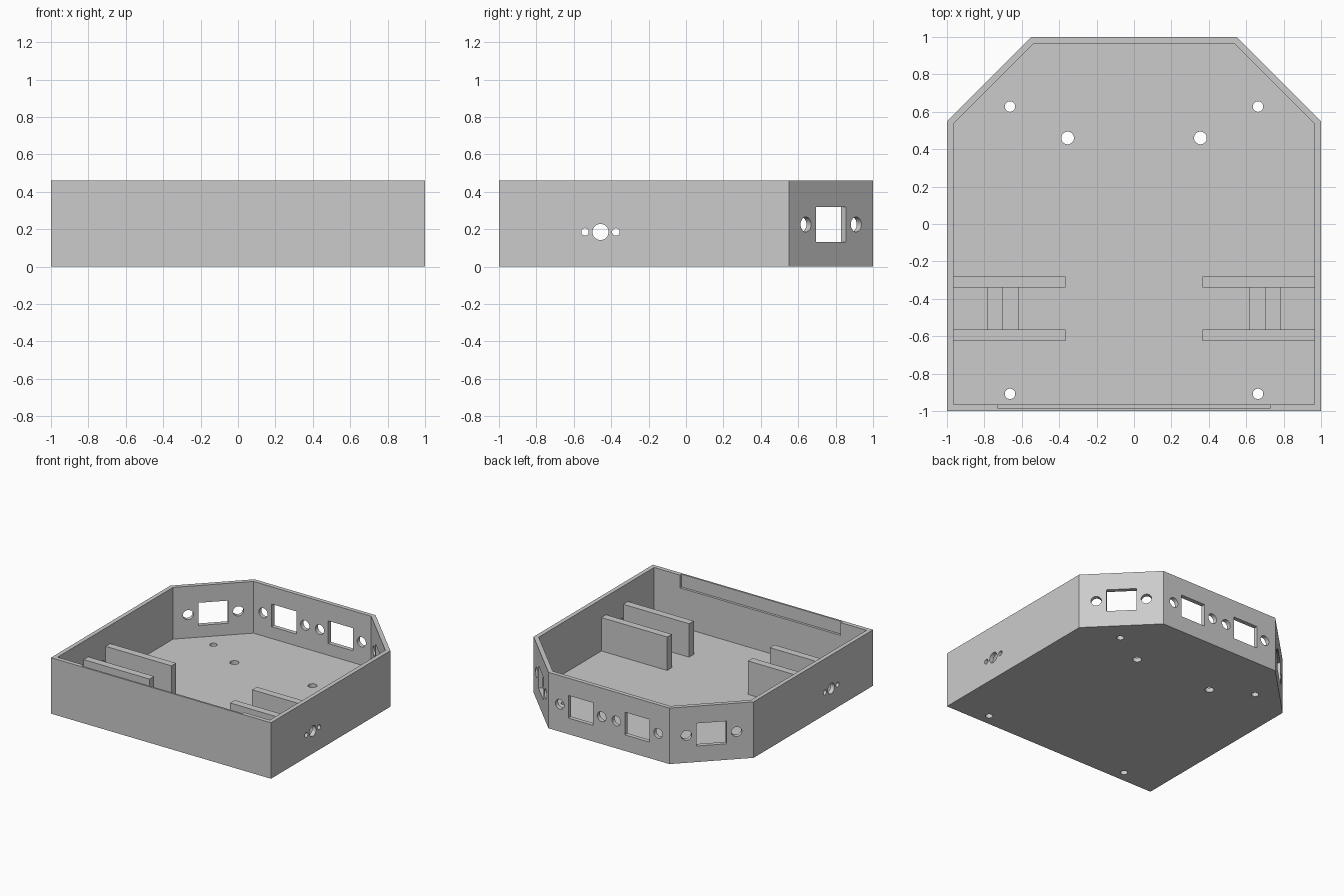
import bpy, bmesh
from math import pi
from mathutils import Matrix, Vector

if "Cube" in bpy.data.objects:
    bpy.data.objects.remove(bpy.data.objects["Cube"])

HEIGHT, WALL, FLOOR = 0.46, 0.035, 0.035

grey = bpy.data.materials.new("plain grey")
grey.use_nodes = True
grey.diffuse_color = (0.6, 0.6, 0.6, 1)
grey.node_tree.nodes["Principled BSDF"].inputs["Base Color"].default_value = (0.6, 0.6, 0.6, 1)


def finish(name, bm):
    bmesh.ops.recalc_face_normals(bm, faces=bm.faces[:])
    mesh = bpy.data.meshes.new(name)
    bm.to_mesh(mesh)
    bm.free()
    mesh.materials.append(grey)
    obj = bpy.data.objects.new(name, mesh)
    bpy.context.collection.objects.link(obj)
    return obj


def prism(name, outline, z0, z1):
    bm = bmesh.new()
    face = bm.faces.new([bm.verts.new((x, y, z0)) for x, y in outline])
    top = bmesh.ops.extrude_face_region(bm, geom=[face])
    verts = [v for v in top["geom"] if isinstance(v, bmesh.types.BMVert)]
    bmesh.ops.translate(bm, verts=verts, vec=(0, 0, z1 - z0))
    return finish(name, bm)


def add_box(bm, x0, x1, y0, y1, z0, z1, frame=Matrix()):
    mid = Vector((x0 + x1, y0 + y1, z0 + z1)) / 2
    size = Matrix.Diagonal((abs(x1 - x0), y1 - y0, z1 - z0, 1))
    bmesh.ops.create_cube(bm, size=1, matrix=frame @ Matrix.Translation(mid) @ size)


def add_pin(bm, radius, frame):
    bmesh.ops.create_cone(bm, cap_ends=True, segments=32, radius1=radius,
                          radius2=radius, depth=0.2, matrix=frame)


def cut(target, cutter):
    mod = target.modifiers.new("cut", "BOOLEAN")
    mod.operation, mod.solver, mod.object = "DIFFERENCE", "EXACT", cutter
    bpy.context.view_layer.objects.active = target
    bpy.ops.object.modifier_apply(modifier=mod.name)
    bpy.data.objects.remove(cutter)


def tray_outline(side, corner):
    return [(-side, -side), (side, -side), (side, corner),
            (corner, side), (-corner, side), (-side, corner)]


# Open tray with chamfered rear corners
tray = prism("tray", tray_outline(1, 0.55), 0, HEIGHT)
cut(tray, prism("cavity", tray_outline(1 - WALL, 0.535), FLOOR, HEIGHT + 0.1))

# Shallow rebate along the top of the inner front wall
bm = bmesh.new()
add_box(bm, -0.73, 0.73, -0.985, -0.9, 0.355, HEIGHT + 0.1)
cut(tray, finish("rebate", bm))

# Sensor openings: a window between two round holes, four around the rear
bm = bmesh.new()
turn_y = Matrix.Rotation(pi / 2, 4, "X")
for s in (-1, 1):
    rear = Matrix.Translation((s * 0.257, 1, 0.225))
    chamfer = Matrix.Translation((s * 0.775, 0.775, 0.225)) @ Matrix.Rotation(-s * pi / 4, 4, "Z")
    for frame in (rear, chamfer):
        add_box(bm, -0.113, 0.113, -0.1, 0.1, -0.093, 0.093, frame)
        for x in (-0.19, 0.19):
            add_pin(bm, 0.04, frame @ Matrix.Translation((x, 0, 0)) @ turn_y)

    # Axle hole and its two screw holes in each side wall
    for y, r in ((-0.54, 0.02), (-0.457, 0.043), (-0.375, 0.02)):
        add_pin(bm, r, Matrix.Translation((s, y, 0.185)) @ Matrix.Rotation(pi / 2, 4, "Y"))

    # Floor holes
    for x, y, r in ((0.663, 0.628, 0.028), (0.355, 0.46, 0.034), (0.663, -0.908, 0.028)):
        add_pin(bm, r, Matrix.Translation((s * x, y, 0)))
cut(tray, finish("holes", bm))

# Motor mounts: two upright plates with a low stepped rest between them
for side, s in (("right", -1), ("left", 1)):
    for part, y in (("front", -0.625), ("rear", -0.34)):
        bm = bmesh.new()
        add_box(bm, s * 0.367, s * 0.965, y, y + 0.06, FLOOR, 0.31)
        finish(f"{side}_{part}_mount_plate", bm)
    bm = bmesh.new()
    add_box(bm, s * 0.618, s * 0.707, -0.565, -0.34, FLOOR, 0.1)
    add_box(bm, s * 0.707, s * 0.783, -0.565, -0.34, FLOOR, 0.07)
    finish(f"{side}_motor_rest", bm)
